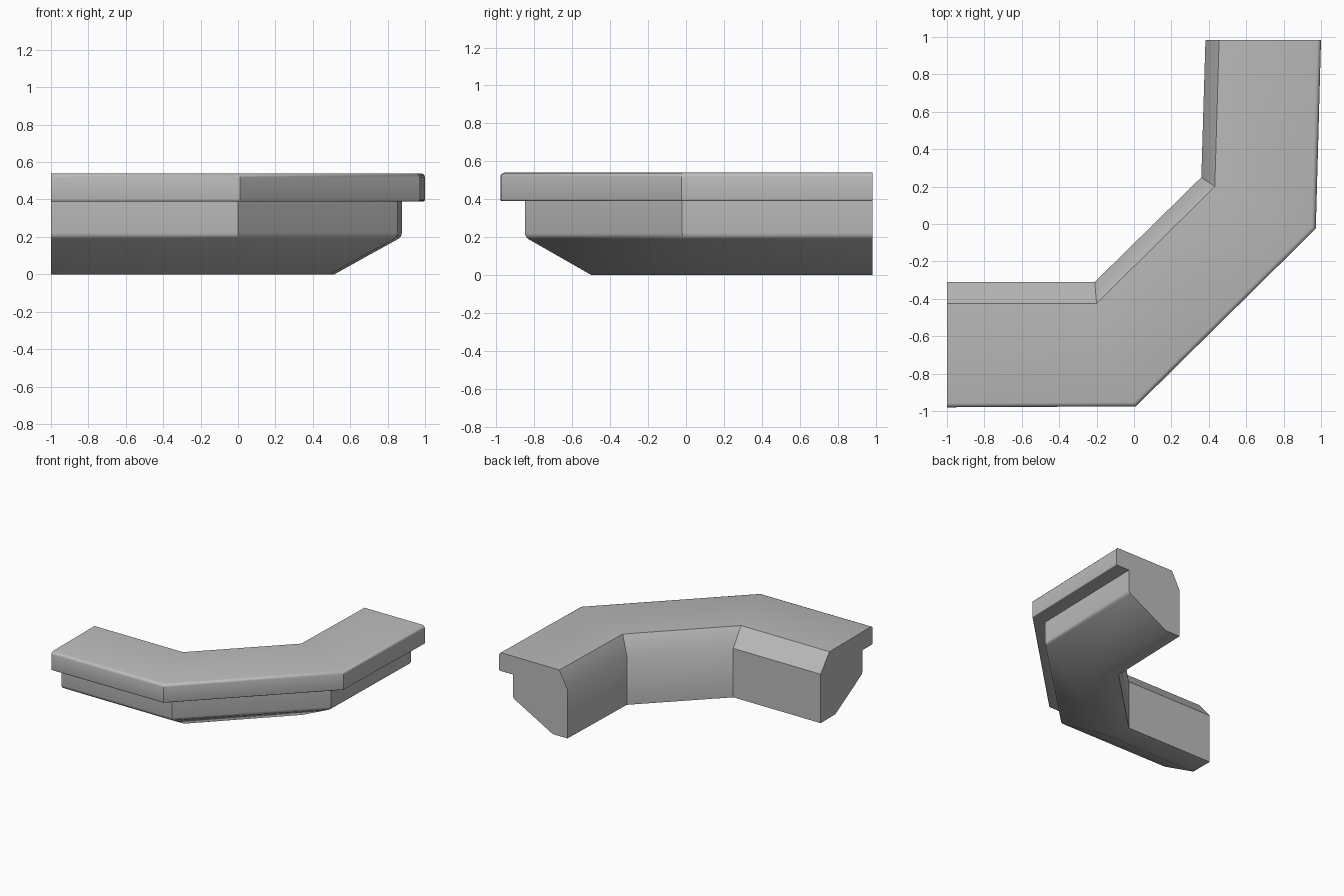
import bpy, bmesh, math

default_cube = bpy.data.objects.get("Cube")
if default_cube:
    bpy.data.objects.remove(default_cube, do_unlink=True)


def make_material(name, colour):
    material = bpy.data.materials.new(name)
    material.use_nodes = True
    material.diffuse_color = colour
    material.node_tree.nodes["Principled BSDF"].inputs["Base Color"].default_value = colour
    return material


grey = make_material("plain_grey", (0.5, 0.5, 0.5, 1))

# Plan lines followed by the edges of the cross-section, one point per station
lip_line = [(-1, -0.98), (0.01, -0.975), (0.972, -0.025), (1, 0.985)]
body_line = [(-1, -0.85), (0, -0.85), (0.853, -0.02), (0.876, 0.985)]
base_line = [(-1, -0.5), (-0.14, -0.5), (0.49, 0.13), (0.515, 0.985)]
inner_line = [(-1, -0.31), (-0.21, -0.31), (0.36, 0.25), (0.382, 0.985)]
chamfer_line = [(-1, -0.425), (-0.2, -0.425), (0.432, 0.2), (0.455, 0.985)]

# Cross-section: plan line, height and rounding radius of each long edge
section = [
    (chamfer_line, 0.54, 0),
    (inner_line, 0.4, 0),
    (inner_line, 0, 0),
    (base_line, 0, 0),
    (body_line, 0.2, 0.02),
    (body_line, 0.39, 0),
    (lip_line, 0.39, 0.008),
    (lip_line, 0.54, 0.022),
]


def build_sweep(name, section, material):
    bm = bmesh.new()
    rails = [[bm.verts.new((x, y, height)) for x, y in line]
             for line, height, radius in section]
    stations = len(rails[0])
    # Skin between neighbouring edges, then flat end caps
    for rail, following in zip(rails, rails[1:] + rails[:1]):
        for s in range(stations - 1):
            bm.faces.new((rail[s], rail[s + 1], following[s + 1], following[s]))
    for end in (0, -1):
        bm.faces.new([rail[end] for rail in rails])
    bmesh.ops.recalc_face_normals(bm, faces=bm.faces)
    # Rounded long edges
    for rail, (line, height, radius) in zip(rails, section):
        if radius:
            edges = [bm.edges.get((a, b)) for a, b in zip(rail, rail[1:])]
            bmesh.ops.bevel(bm, geom=edges, offset=radius, segments=3,
                            profile=0.5, affect='EDGES')
    mesh = bpy.data.meshes.new(name)
    bm.to_mesh(mesh)
    bm.free()
    mesh.materials.append(material)
    obj = bpy.data.objects.new(name, mesh)
    bpy.context.collection.objects.link(obj)
    return obj


# Angled ledge with overhanging lip
ledge = build_sweep("corner_ledge", section, grey)
bpy.ops.object.select_all(action='DESELECT')
ledge.select_set(True)
bpy.context.view_layer.objects.active = ledge
bpy.ops.object.shade_smooth_by_angle(angle=math.radians(35))
